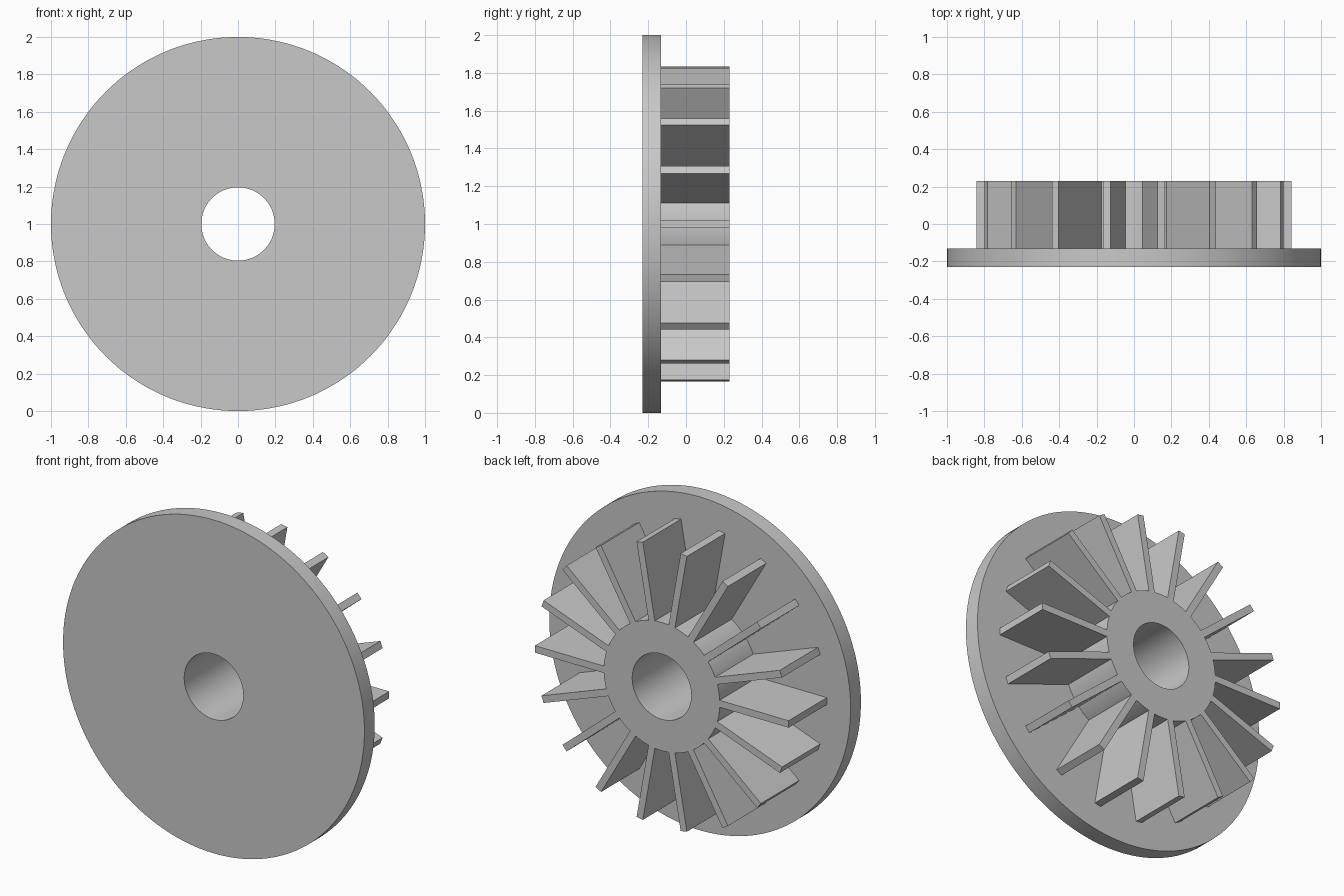
import bpy, bmesh, math
from mathutils import Matrix, Vector

cube = bpy.data.objects.get("Cube")
if cube:
    bpy.data.objects.remove(cube, do_unlink=True)

CENTER = Vector((0, 0, 1))
FRONT, STEP, BACK = -0.23, -0.132, 0.23
BORE, HUB, RIM, TIP = 0.196, 0.385, 1.0, 0.842
FIN_COUNT, FIN_THICK = 18, 0.042
SEGMENTS = 144

grey = bpy.data.materials.new("plain grey")
grey.use_nodes = True
grey.diffuse_color = (0.58, 0.58, 0.58, 1)
grey.node_tree.nodes["Principled BSDF"].inputs["Base Color"].default_value = grey.diffuse_color


def finish(bm, name):
    bmesh.ops.recalc_face_normals(bm, faces=bm.faces)
    mesh = bpy.data.meshes.new(name)
    bm.to_mesh(mesh)
    bm.free()
    mesh.materials.append(grey)
    obj = bpy.data.objects.new(name, mesh)
    bpy.context.collection.objects.link(obj)
    return obj


# Flange and bored hub, turned around the front-to-back axis
profile = [(BORE, FRONT), (RIM, FRONT), (RIM, STEP), (HUB, STEP), (HUB, BACK), (BORE, BACK)]
bm = bmesh.new()
verts = [bm.verts.new((r, y, 1)) for r, y in profile]
edges = [bm.edges.new((v, verts[i - 1])) for i, v in enumerate(verts)]
bmesh.ops.spin(bm, geom=verts + edges, cent=CENTER, axis=(0, 1, 0),
               angle=math.tau, steps=SEGMENTS, use_merge=True)
bmesh.ops.remove_doubles(bm, verts=bm.verts, dist=0.0001)
body = finish(bm, "flange_and_hub")
bpy.ops.object.select_all(action='DESELECT')
body.select_set(True)
bpy.context.view_layer.objects.active = body
bpy.ops.object.shade_smooth_by_angle(angle=math.radians(30))

# Radial fins from the hub, flush with its back face
bm = bmesh.new()
inner = HUB - 0.001
size = Matrix.Diagonal((TIP - inner, BACK - STEP, FIN_THICK, 1))
place = Matrix.Translation(((TIP + inner) / 2, (BACK + STEP) / 2, 0))
for i in range(FIN_COUNT):
    turn = Matrix.Rotation(math.tau * i / FIN_COUNT, 4, 'Y')
    bmesh.ops.create_cube(bm, size=1, matrix=Matrix.Translation(CENTER) @ turn @ place @ size)
finish(bm, "radial_fins")
